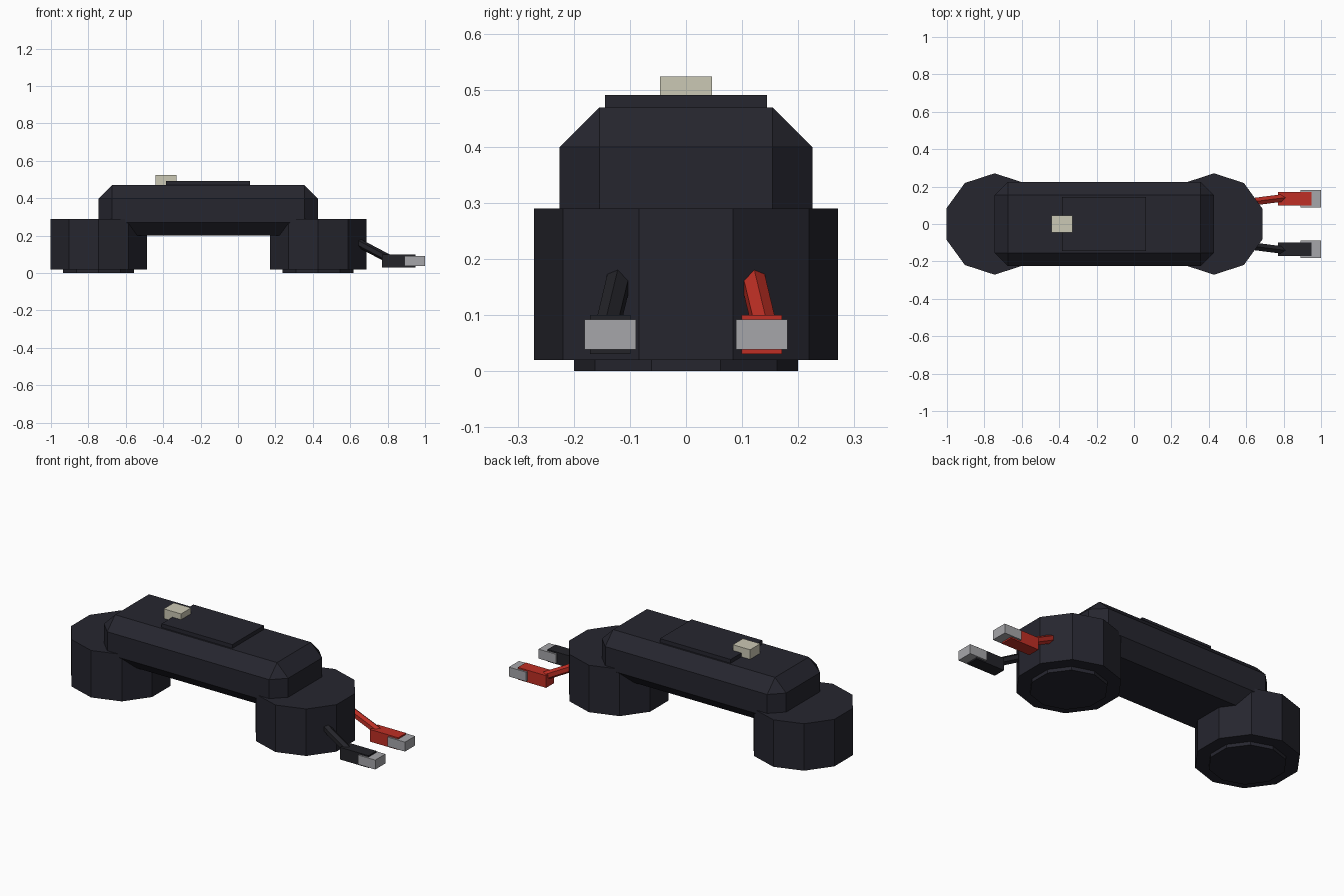
import bpy
from mathutils import Vector

old = bpy.data.objects.get("Cube")
if old:
    bpy.data.objects.remove(old, do_unlink=True)


def material(name, rgb):
    mat = bpy.data.materials.new(name)
    mat.use_nodes = True
    colour = (*rgb, 1.0)
    mat.diffuse_color = colour
    mat.node_tree.nodes["Principled BSDF"].inputs["Base Color"].default_value = colour
    return mat


dark = material("dark_navy", (0.019, 0.019, 0.028))
black = material("black_plastic", (0.017, 0.017, 0.022))
red = material("red_plastic", (0.52, 0.028, 0.018))
grey = material("grey_metal", (0.38, 0.38, 0.40))
cream = material("cream_plastic", (0.60, 0.58, 0.46))


def finish(name, mat):
    obj = bpy.context.object
    obj.name = obj.data.name = name
    obj.data.materials.append(mat)
    return obj


def box(name, x, y, z, mat):
    """Box from (min, max) pairs along each axis."""
    spans = (x, y, z)
    bpy.ops.mesh.primitive_cube_add(size=1, location=[(a + b) / 2 for a, b in spans])
    obj = finish(name, mat)
    size = Vector([b - a for a, b in spans])
    for v in obj.data.vertices:
        v.co = v.co * size
    return obj


def drum(name, x, radius, bottom, top, mat):
    """Upright ten-sided drum with corners pointing along y."""
    bpy.ops.mesh.primitive_cylinder_add(vertices=10, radius=radius, depth=top - bottom,
                                        location=(x, 0, (bottom + top) / 2))
    return finish(name, mat)


def rod(name, start, end, radius, mat):
    start, end = Vector(start), Vector(end)
    axis = end - start
    bpy.ops.mesh.primitive_cylinder_add(vertices=6, radius=radius, depth=axis.length,
                                        location=(start + end) / 2)
    obj = finish(name, mat)
    obj.rotation_euler = axis.to_track_quat('Z', 'Y').to_euler()
    return obj


# Chamfered bridge body
body = box("bridge_body", (-0.745, 0.427), (-0.225, 0.225), (0.2, 0.47), dark)
bevel = body.modifiers.new("chamfer", 'BEVEL')
bevel.width = 0.071
bevel.segments = 1
bevel.limit_method = 'NONE'

# Two drums with their foot pads
for side, x in (("right", -0.745), ("left", 0.428)):
    drum(side + "_drum", x, 0.271, 0.02, 0.29, dark)
    drum(side + "_foot_pad", x, 0.2, 0.0, 0.021, dark)

# Top plate and small socket
box("top_plate", (-0.385, 0.065), (-0.144, 0.144), (0.465, 0.492), dark)
box("top_socket", (-0.44, -0.33), (-0.046, 0.046), (0.465, 0.525), cream)

# Pair of leads with plugs and metal tips
for colour, s, mat in (("red", 1, red), ("black", -1, black)):
    rod(colour + "_wire", (0.62, s * 0.117, 0.174), (0.81, s * 0.141, 0.074), 0.023, mat)
    y = s * 0.135
    box(colour + "_plug", (0.77, 0.95), (y - 0.036, y + 0.036), (0.03, 0.1), mat)
    box(colour + "_plug_tip", (0.89, 1.0), (y - 0.046, y + 0.046), (0.038, 0.092), grey)
